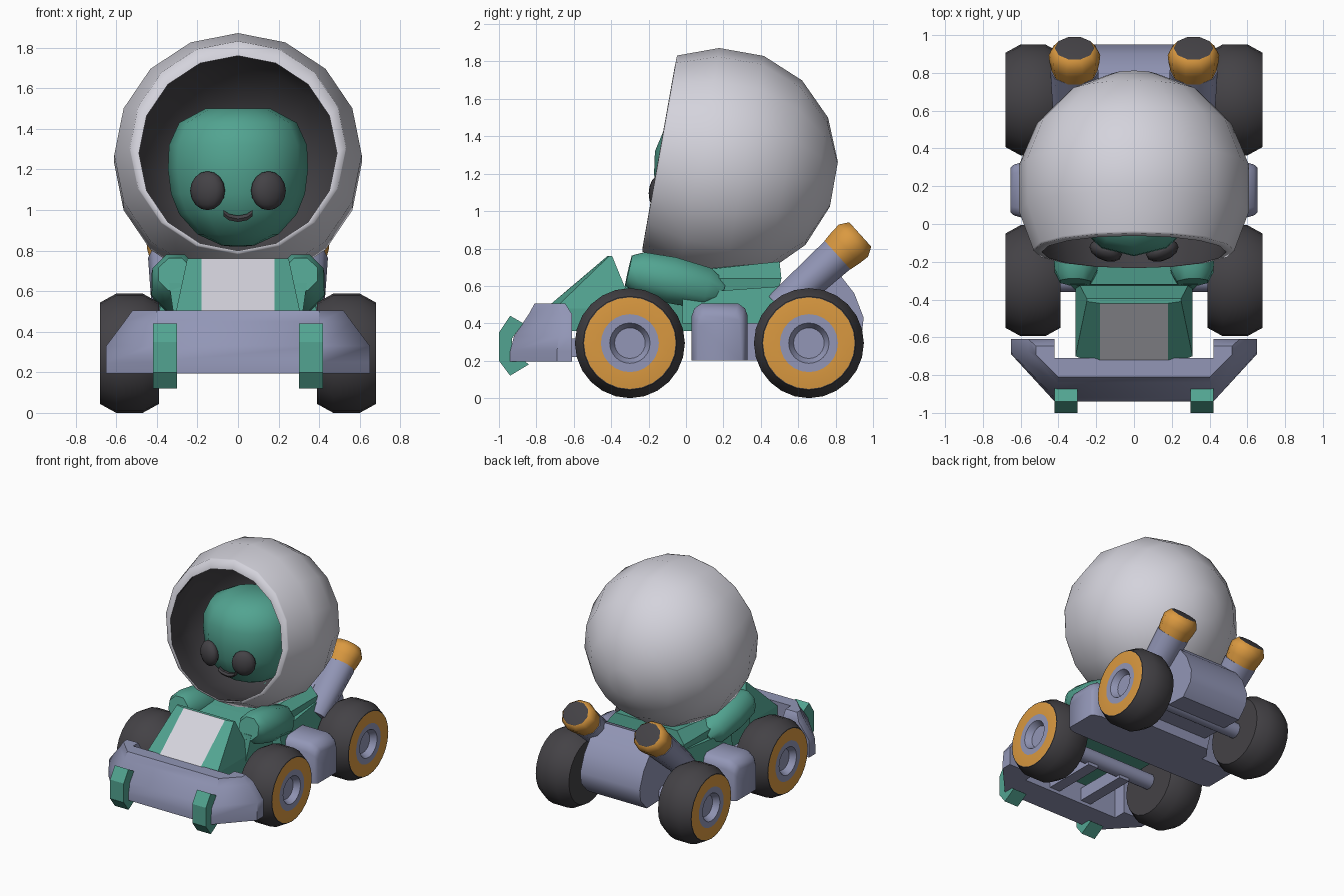
import bpy, bmesh, math
from mathutils import Vector

if "Cube" in bpy.data.objects:
    bpy.data.objects.remove(bpy.data.objects["Cube"])


def material(name, r, g, b):
    m = bpy.data.materials.new(name)
    lin = [((c / 255 + 0.055) / 1.055) ** 2.4 for c in (r, g, b)]
    m.diffuse_color = (*lin, 1)
    m.use_nodes = True
    m.node_tree.nodes["Principled BSDF"].inputs["Base Color"].default_value = m.diffuse_color
    return m


GREEN = material("green", 82, 164, 145)
WHITE = material("off white", 212, 211, 220)
VIOLET = material("grey violet", 146, 150, 182)
ORANGE = material("orange", 218, 153, 64)
DARK = material("charcoal", 68, 66, 70)


def loft(name, rings, mats, bands=None, smooth=0, mirror=False):
    """Skin a list of equal rings, cap both ends, colour each band."""
    bm = bmesh.new()
    vs = [[bm.verts.new(p) for p in ring] for ring in rings]
    n = len(rings[0])
    bands = bands or [0] * (len(rings) - 1)
    for i, b in enumerate(bands):
        for k in range(n):
            j = (k + 1) % n
            f = bm.faces.new((vs[i][k], vs[i][j], vs[i + 1][j], vs[i + 1][k]))
            f.material_index = b
    bm.faces.new(vs[0][::-1]).material_index = bands[0]
    bm.faces.new(vs[-1]).material_index = bands[-1]
    bmesh.ops.recalc_face_normals(bm, faces=bm.faces)
    me = bpy.data.meshes.new(name)
    bm.to_mesh(me)
    bm.free()
    for m in mats:
        me.materials.append(m)
    ob = bpy.data.objects.new(name, me)
    bpy.context.collection.objects.link(ob)
    if smooth:
        bpy.ops.object.select_all(action='DESELECT')
        ob.select_set(True)
        bpy.context.view_layer.objects.active = ob
        bpy.ops.object.shade_smooth_by_angle(angle=math.radians(smooth))
    if mirror:
        ob.modifiers.new("mirror", 'MIRROR').use_clip = False
    return ob


def lathe(name, origin, axis, profile, segs, mats, bands=None, smooth=40, mirror=False, turn=0):
    """Turn (distance along axis, radius, optional shift up) points around an axis."""
    q = Vector(axis).to_track_quat('Z', 'Y')
    o = Vector(origin)
    ang = [math.tau * (k + turn) / segs for k in range(segs)]
    rings = [[o + q @ Vector((r * math.cos(a), r * math.sin(a) + sum(up), t)) for a in ang]
             for t, r, *up in profile]
    return loft(name, rings, mats, bands, smooth, mirror)


def prism_x(name, yz, xs, mat, mirror=False, smooth=0):
    """Extrude a side outline along x."""
    return loft(name, [[(x, y, z) for y, z in yz] for x in xs], [mat],
                smooth=smooth, mirror=mirror)


def both_sides(half, z):
    """Full ring from its right half."""
    return [(x, y, z) for x, y in half] + [(-x, y, z) for x, y in reversed(half)]


# wheels: tyre, orange ring and hub with a recess
tyre = [(.39, .05), (.39, .25), (.47, .294), (.6, .294), (.68, .25)]
face = [(.681, .245), (.681, .155), (.681, .108), (.635, .082), (.635, .01)]
for label, y in (("front", -.30), ("rear", .657)):
    lathe(label + "_wheels", (0, y, .294), (1, 0, 0), tyre + face, 24,
          [DARK, ORANGE, VIOLET], [0] * 5 + [1] + [2] * 3, mirror=True)
    lathe(label + "_axle", (0, y, .3), (1, 0, 0), [(-.42, .06), (.42, .06)], 10, [VIOLET])

# front bumper
base = [(.42, -.94), (.65, -.69), (.65, -.61), (.42, -.61), (.42, -.71)]
mid = [(.42, -.92), (.65, -.68), (.65, -.61), (.42, -.61), (.42, -.71)]
high = [(.405, -.84), (.56, -.675), (.56, -.61), (.42, -.61), (.42, -.71)]
top = [(.40, -.81), (.52, -.69), (.52, -.645), (.42, -.645), (.42, -.71)]
loft("front_bumper", [both_sides(base, .195), both_sides(base, .25), both_sides(mid, .33),
                      both_sides(high, .45), both_sides(top, .505)], [VIOLET], smooth=42)

# green bumper hooks
prism_x("bumper_hooks", [(-1, .2), (-1, .35), (-.94, .44), (-.87, .4), (-.93, .32),
                         (-.93, .25), (-.84, .18), (-.94, .12)], (.3, .42), GREEN, mirror=True)

# nose cowl with light panel on its slope
low = [(.18, -.75), (.31, -.70), (.31, -.28)]
peak = [(.18, -.42), (.25, -.41), (.25, -.395)]
cowl = loft("nose_cowl", [both_sides(low, .36), both_sides(low, .48), both_sides(peak, .76)],
            [GREEN, WHITE])
for p in cowl.data.polygons:
    if abs(p.center.x) < .01 and p.normal.y < -.3 and p.normal.z > .3:
        p.material_index = 1

# chassis rails, rear floor, centre block with side pods
prism_x("chassis_rails", [(-.75, .22), (-.75, .32), (-.28, .32), (-.28, .22)], (.1, .19),
        VIOLET, mirror=True)
loft("rear_floor", [both_sides([(.36, .05), (.36, .38), (.3, .46)], .2),
                    both_sides([(.36, .05), (.36, .42), (.3, .54)], .45)], [VIOLET])
pod = [(.03, .2), (.03, .44), (.045, .48), (.08, .505), (.28, .505), (.315, .48), (.33, .44), (.33, .2)]
rings = [[(x, .18 + (y - .18) * s, .2 + (z - .2) * s) for y, z in pod]
         for x, s in ((-.655, .78), (-.635, .9), (-.58, 1), (.58, 1), (.635, .9), (.655, .78))]
loft("floor_and_side_pods", rings, [VIOLET], smooth=50)

# engine block at the back
engine = [(.36, .27), (.36, .5), (.5, .6), (.64, .72), (.72, .75), (.83, .65), (.9, .56),
          (.95, .43), (.94, .34), (.86, .25)]
prism_x("engine_block", engine, (-.26, .26), VIOLET, smooth=40)

# exhaust pipes with orange tips, slightly wider than deep
axis = (0, .74, .67)
pipes = lathe("exhaust_pipes", (.315, .81, .765), axis, [(-.42, .09), (0, .107)], 10, [VIOLET],
              mirror=True)
tips = lathe("exhaust_tips", (.315, .81, .765), axis,
             [(-.002, .108), (.06, .118), (.115, .122), (.163, .093), (.164, .088)], 10,
             [ORANGE, DARK], [0, 0, 0, 1], smooth=50, mirror=True)
for ob in (pipes, tips):
    for v in ob.data.vertices:
        v.co.x = .315 + (v.co.x - .315) * (1.2 if ob == pipes else 1.12)

# cockpit tub and torso
loft("cockpit_tub", [[(x, y, .40) for x, y in ((-.4, -.02), (.4, -.02), (.38, .56), (-.38, .56))],
                     [(-.38, -.02, .56), (.38, -.02, .56), (.34, .54, .6), (-.34, .54, .6)]],
     [GREEN])
loft("torso", [[(-x, a, z), (x, a, z), (x, b, z + d), (-x, b, z + d)]
               for z, d, x, a, b in ((.36, 0, .3, -.36, .45), (.64, 0, .34, -.32, .51),
                                     (.67, .06, .27, -.1, .5))], [GREEN])

# arms
lathe("arms", (.295, .16, .575), (.03, -.95, .22),
      [(-.04, .06), (.05, .12), (.25, .135), (.42, .122), (.48, .088)], 8, [GREEN],
      smooth=50, mirror=True, turn=.5)

# helmet shell with dark lining, opening tilted a little upward and set low in the rim
R = .622
outer = [(-R * math.cos(a), R * math.sin(a))
         for a in (math.radians(11.25 + 22.5 * k) for k in range(5))]
rim = [(.325, .535), (.336, .532), (.338, .488, -.03)]
lining = [(.3, .492, -.028), (.18, .525, -.01), (0, .56), (-.25, .50), (-.45, .34), (-.56, .01)]
lathe("helmet", (0, .19, 1.25), (0, -.984, .175), outer + rim + lining, 16,
      [WHITE, DARK], [0] * 7 + [1] * 6, smooth=85)

# head
head = lathe("head", (0, 0, 0), (0, 0, 1),
             [(.82, .03), (.825, .08), (.88, .2), (.98, .29), (1.08, .33), (1.2, .345),
              (1.32, .34), (1.43, .29), (1.5, .16)], 12, [GREEN], smooth=70)
for v in head.data.vertices:
    v.co.y = .15 + .93 * v.co.y

# eyes
ball = [(math.cos(a), max(.01, math.sin(a))) for a in (math.pi * k / 8 for k in range(9))]
eyes = lathe("eyes", (0, 0, 0), (0, 0, 1), ball, 12, [DARK], mirror=True)
for v in eyes.data.vertices:
    x, y, z = v.co
    v.co = (.15 + .086 * x, -.142 + .055 * y + .02 * x, 1.095 + .096 * z)

# smiling mouth
path = [(-.072, .985), (-.045, .965), (0, .956), (.045, .965), (.072, .985)]
rings = [[(x, -.122 - (z - .956) * .3 + .02 * math.cos(a), z + .018 * math.sin(a))
          for a in (math.tau * k / 6 for k in range(6))] for x, z in path]
loft("mouth", rings, [DARK], smooth=40)
